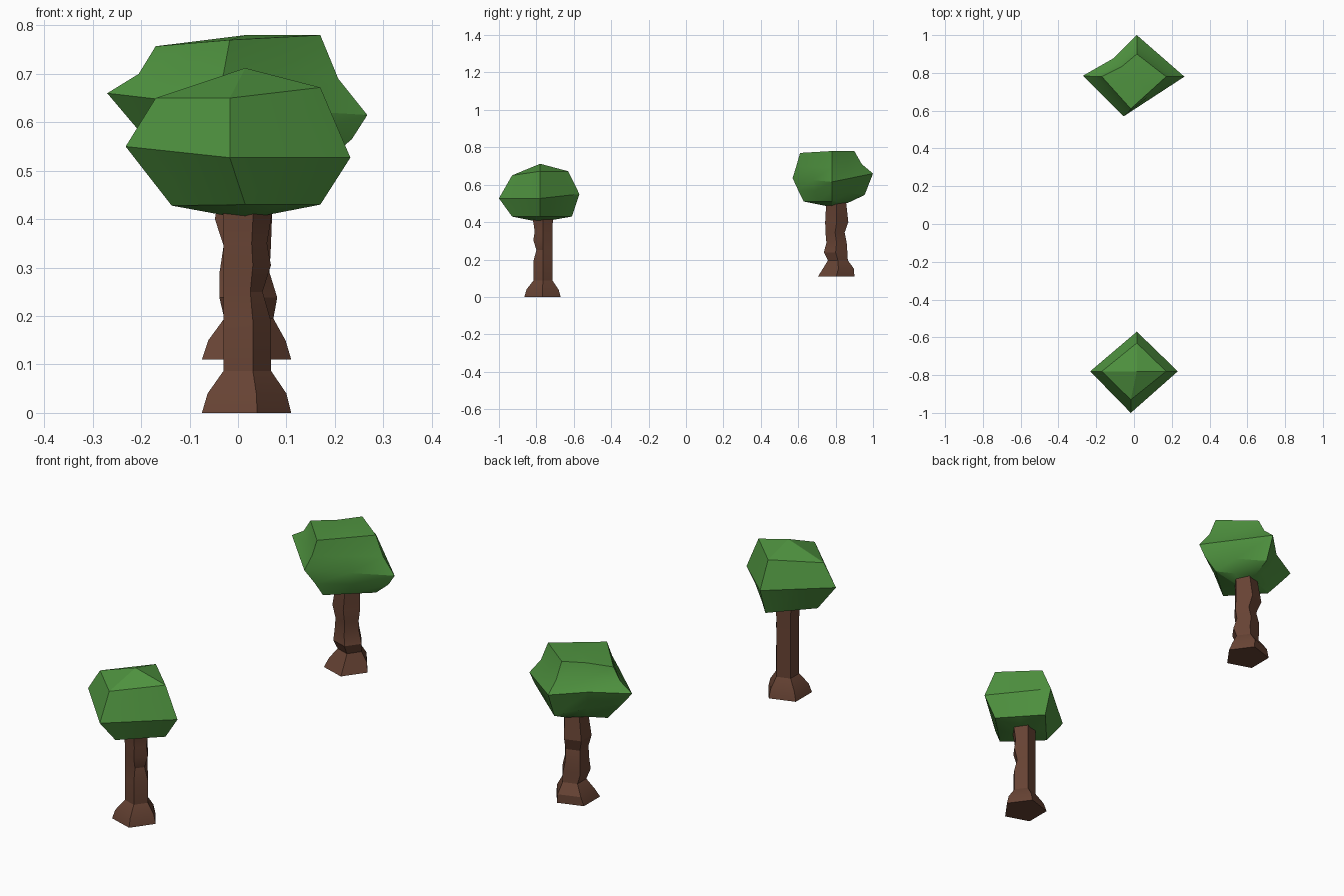
import bpy, bmesh, math
from mathutils import Vector

if "Cube" in bpy.data.objects:
    bpy.data.objects.remove(bpy.data.objects["Cube"])


def material(name, color):
    m = bpy.data.materials.new(name)
    m.diffuse_color = (*color, 1)
    m.use_nodes = True
    m.node_tree.nodes["Principled BSDF"].inputs["Base Color"].default_value = m.diffuse_color
    return m


LEAF = material("leaf green", (0.078, 0.29, 0.05))
BARK = material("bark brown", (0.135, 0.056, 0.034))


def loft(name, rings, mat, bottom=None, top=None):
    """Skin a stack of closed rings; ends get an apex point or a flat cap."""
    bm = bmesh.new()
    loops = [[bm.verts.new(p) for p in r] for r in rings]
    n = len(loops[0])
    for a, b in zip(loops, loops[1:]):
        for i in range(n):
            j = (i + 1) % n
            bm.faces.new((a[i], a[j], b[j], b[i]))
    for loop, apex in ((loops[0], bottom), (loops[-1], top)):
        if apex is None:
            bm.faces.new(loop)
        else:
            tip = bm.verts.new(apex)
            for i in range(n):
                bm.faces.new((loop[i], loop[(i + 1) % n], tip))
    bmesh.ops.recalc_face_normals(bm, faces=bm.faces)
    me = bpy.data.meshes.new(name)
    bm.to_mesh(me)
    bm.free()
    me.materials.append(mat)
    ob = bpy.data.objects.new(name, me)
    bpy.context.collection.objects.link(ob)
    bpy.ops.object.select_all(action='DESELECT')
    ob.select_set(True)
    bpy.context.view_layer.objects.active = ob
    bpy.ops.object.shade_smooth_by_angle(angle=math.radians(25))


def trunk(name, levels):
    """Five-sided trunk; level = z, radius, centre x, centre y, pull of front-right corners."""
    rings = []
    for z, r, cx, cy, pull in levels:
        ring = []
        for k in range(5):
            a = math.radians(72 * k)
            rr = r * (pull if k in (0, 4) else 1)
            ring.append((cx + rr * math.cos(a), cy + rr * math.sin(a), z))
        rings.append(ring)
    loft(name, rings, BARK)


def crown(name, rings, cy, bottom, top, dent):
    """Four-cornered crown; ring = left, front, right, back corners, back-left side dented."""
    full = []
    for corners in rings:
        pts = [Vector(c) for c in corners]
        ring = []
        for i, p in enumerate(pts):
            mid = (p + pts[(i + 1) % 4]) / 2
            if i == 3:
                mid.x *= dent
                mid.y = cy + (mid.y - cy) * dent
            ring += [p, mid]
        full.append(ring)
    loft(name, full, LEAF, (0.015, cy, bottom), (0.015, cy, top))


# front tree
trunk("front_trunk", [
    (0, 0.102, 0.008, -0.767, 1), (0.04, 0.09, 0.01, -0.767, 1.0),
    (0.087, 0.054, 0.014, -0.765, 1), (0.19, 0.054, 0.014, -0.765, 1),
    (0.25, 0.054, 0.014, -0.765, 0.68), (0.305, 0.054, 0.014, -0.765, 1),
    (0.35, 0.054, 0.014, -0.765, 0.85), (0.42, 0.056, 0.014, -0.765, 1.03)])
crown("front_crown", [
    [(-0.137, -0.78, 0.428), (0.015, -0.93, 0.43), (0.17, -0.78, 0.43), (0.015, -0.61, 0.43)],
    [(-0.232, -0.78, 0.55), (-0.017, -1.0, 0.527), (0.232, -0.78, 0.527), (0.015, -0.57, 0.55)],
    [(-0.17, -0.78, 0.65), (-0.017, -0.93, 0.65), (0.17, -0.78, 0.672), (0.015, -0.63, 0.672)],
], -0.78, 0.40, 0.712, 1.0)

# back tree, standing higher
trunk("back_trunk", [
    (0.11, 0.102, 0.008, 0.803, 1), (0.15, 0.088, 0.01, 0.815, 1),
    (0.195, 0.056, 0.017, 0.812, 1), (0.238, 0.066, 0.015, 0.80, 1),
    (0.29, 0.057, 0.008, 0.805, 1), (0.345, 0.054, 0.014, 0.797, 1),
    (0.40, 0.065, 0.005, 0.806, 1), (0.505, 0.056, 0.014, 0.803, 1)])
crown("back_crown", [
    [(-0.14, 0.78, 0.51), (0.0, 0.63, 0.51), (0.17, 0.78, 0.51), (0.015, 0.87, 0.505)],
    [(-0.215, 0.78, 0.595), (-0.02, 0.60, 0.57), (0.235, 0.78, 0.565), (0.015, 0.955, 0.545)],
    [(-0.27, 0.785, 0.66), (-0.055, 0.57, 0.635), (0.267, 0.78, 0.615), (0.015, 1.0, 0.66)],
    [(-0.205, 0.78, 0.70), (-0.03, 0.59, 0.70), (0.207, 0.78, 0.69), (0.015, 0.94, 0.71)],
    [(-0.17, 0.78, 0.757), (-0.017, 0.61, 0.77), (0.17, 0.78, 0.78), (0.015, 0.90, 0.78)],
], 0.78, 0.48, 0.78, 0.86)
